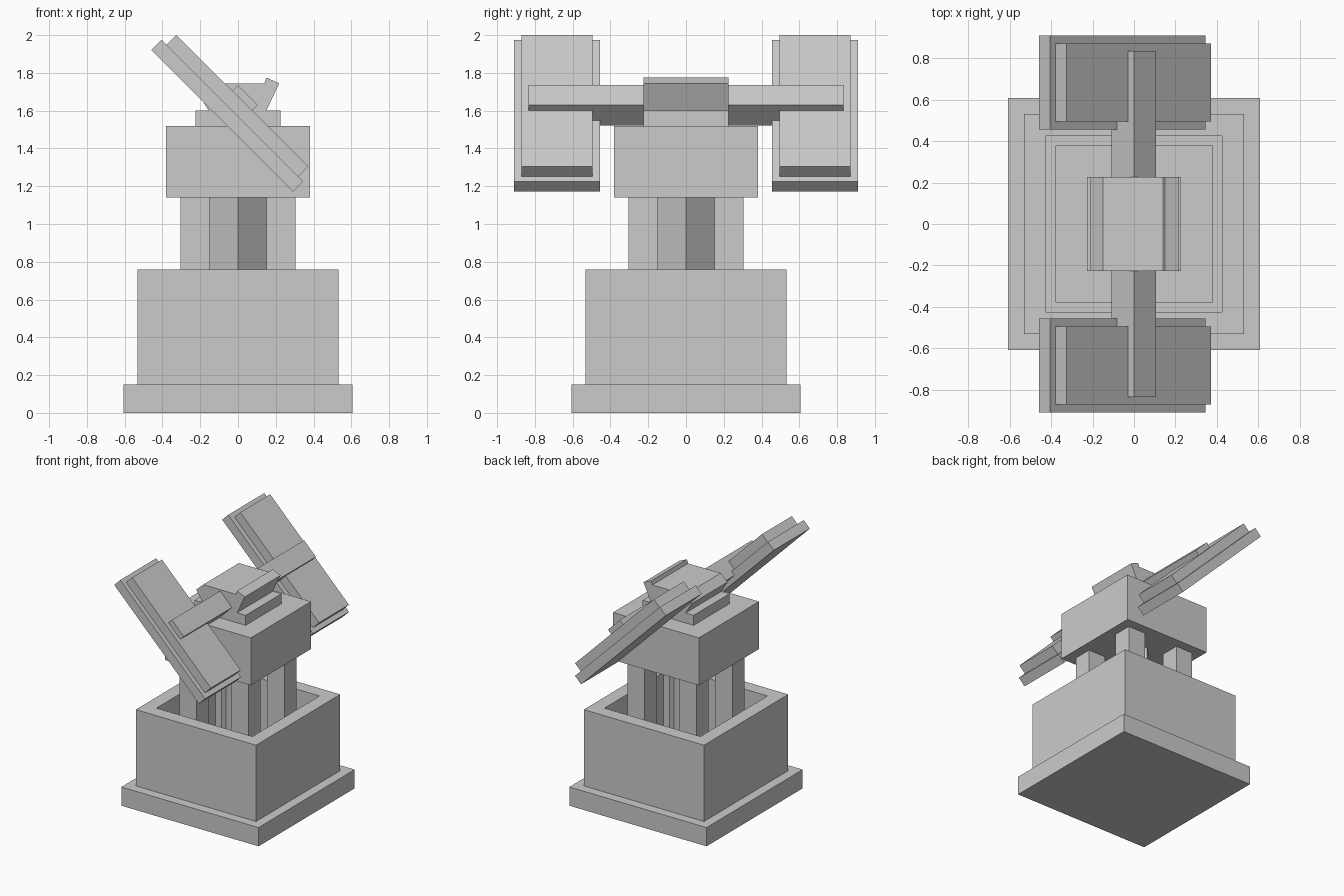
import bpy, bmesh, math
from mathutils import Matrix, Vector

if "Cube" in bpy.data.objects:
    bpy.data.objects.remove(bpy.data.objects["Cube"])

grey = bpy.data.materials.new("neutral grey")
grey.diffuse_color = (0.6, 0.6, 0.6, 1)
grey.use_nodes = True
grey.node_tree.nodes["Principled BSDF"].inputs["Base Color"].default_value = grey.diffuse_color


def finish(name, bm):
    bmesh.ops.recalc_face_normals(bm, faces=bm.faces[:])
    mesh = bpy.data.meshes.new(name)
    bm.to_mesh(mesh)
    bm.free()
    mesh.materials.append(grey)
    obj = bpy.data.objects.new(name, mesh)
    bpy.context.collection.objects.link(obj)
    return obj


def prism(name, profile, y0, y1):
    """Extrude an (x, z) outline along y."""
    bm = bmesh.new()
    face = bm.faces.new([bm.verts.new((x, y0, z)) for x, z in profile])
    ext = bmesh.ops.extrude_face_region(bm, geom=[face])
    verts = [g for g in ext["geom"] if isinstance(g, bmesh.types.BMVert)]
    bmesh.ops.translate(bm, verts=verts, vec=(0, y1 - y0, 0))
    return finish(name, bm)


def block(name, half, z0, z1, x=0, y=0, turn=0):
    """Square upright block, optionally turned about z."""
    bm = bmesh.new()
    bmesh.ops.create_cube(bm, size=1)
    m = (Matrix.Translation((x, y, (z0 + z1) / 2)) @ Matrix.Rotation(turn, 4, "Z")
         @ Matrix.Diagonal((2 * half, 2 * half, z1 - z0, 1)))
    bmesh.ops.transform(bm, matrix=m, verts=bm.verts[:])
    return finish(name, bm)


def tilted(name, d_half, n0, n1, y0, y1):
    """Slab tilted 45 degrees: d = x - z along the slope, n = x + z across it."""
    corners = [(-1, n0), (1, n0), (1, n1), (-1, n1)]
    pts = [((n - 1.63 + s * d_half) / 2, (n + 1.63 - s * d_half) / 2)
           for s, n in corners]
    return prism(name, pts, y0, y1)


# Plinth and open-topped housing
block("plinth", 0.607, 0, 0.15)
housing = block("housing", 0.532, 0.15, 0.76)
bm = bmesh.new()
bm.from_mesh(housing.data)
top = max(bm.faces, key=lambda f: f.calc_center_median().z)
bmesh.ops.inset_region(bm, faces=[top], thickness=0.152)
ext = bmesh.ops.extrude_face_region(bm, geom=[top])
bmesh.ops.translate(bm, vec=(0, 0, -0.6),
                    verts=[g for g in ext["geom"] if isinstance(g, bmesh.types.BMVert)])
if top.is_valid:
    bmesh.ops.delete(bm, geom=[top], context="FACES_ONLY")
bmesh.ops.recalc_face_normals(bm, faces=bm.faces[:])
bm.to_mesh(housing.data)
bm.free()

# Four corner pillars around a diamond-set core
for sx in (-1, 1):
    for sy in (-1, 1):
        block("pillar", 0.0765, 0.16, 1.14, sx * 0.2285, sy * 0.2285)
block("core_column", 0.152 / math.sqrt(2), 0.16, 1.14, turn=math.pi / 4)

# Head block, neck plate and flared cap with a raised lip
block("head_block", 0.38, 1.14, 1.52)
block("neck_plate", 0.226, 1.52, 1.60)
prism("cap", [(-0.155, 1.60), (0.15, 1.60), (0.218, 1.745), (0.15, 1.775),
              (0.14, 1.745), (-0.15, 1.745), (-0.21, 1.69)], -0.226, 0.226)

# Tilted cross arm carrying a two-layer panel at each end
tilted("cross_arm", 0.105, 1.517, 1.735, -0.835, 0.835)
for s in (-1, 1):
    tilted("lower_panel", 0.75, 1.463, 1.57, s * 0.455, s * 0.91)
    tilted("upper_panel", 0.697, 1.57, 1.675, s * 0.495, s * 0.872)
